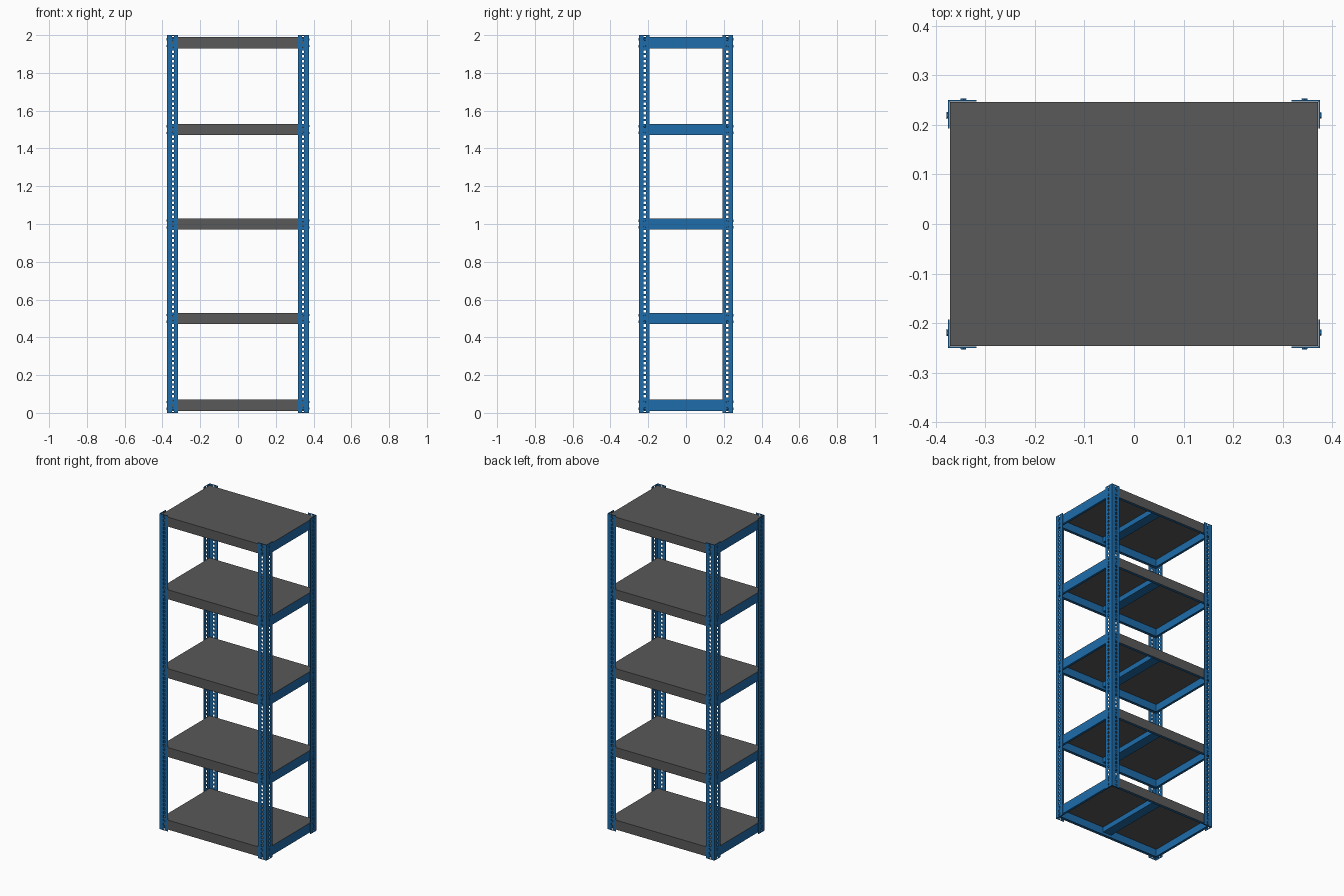
import bpy, bmesh, math
from mathutils import Matrix, Vector

if "Cube" in bpy.data.objects:
    bpy.data.objects.remove(bpy.data.objects["Cube"], do_unlink=True)


def material(name, rgb):
    m = bpy.data.materials.new(name)
    m.use_nodes = True
    m.diffuse_color = (*rgb, 1)
    m.node_tree.nodes["Principled BSDF"].inputs["Base Color"].default_value = (*rgb, 1)
    return m


BLUE = material("blue steel", (0.013, 0.15, 0.4))
GREY = material("grey steel", (0.1, 0.1, 0.1))

HX, HY = 0.372, 0.247      # outer half width and half depth
FLANGE, T = 0.055, 0.003   # post flange width and sheet thickness
PITCH, SLOT = 0.025, 0.014
HEIGHT, DEEP = 2.0, 0.06
CENTRES = [0.04, 0.5, 1.0, 1.5, 1.96]


def finish(name, bm, mat):
    bmesh.ops.recalc_face_normals(bm, faces=bm.faces)
    me = bpy.data.meshes.new(name)
    bm.to_mesh(me)
    bm.free()
    me.materials.append(mat)
    ob = bpy.data.objects.new(name, me)
    bpy.context.collection.objects.link(ob)
    return ob


def add_box(bm, lo, hi):
    lo, hi = Vector(lo), Vector(hi)
    mat = Matrix.Translation((lo + hi) / 2) @ Matrix.Diagonal((*(hi - lo), 1))
    bmesh.ops.create_cube(bm, size=1, matrix=mat)


def post(name, sx, sy):
    """Slotted angle: an L-shaped sheet with a row of slots in each flange."""
    bm = bmesh.new()
    across = [-FLANGE, -0.034, -0.022, 0, 0.022, 0.034, FLANGE]
    levels = [0]
    for i in range(int(HEIGHT / PITCH)):
        mid = (i + 0.5) * PITCH
        levels += [mid - SLOT / 2, mid + SLOT / 2]
    levels.append(HEIGHT)
    grid = [[bm.verts.new((sx * (HX - max(a, 0)), sy * (HY - max(-a, 0)), z))
             for a in across] for z in levels]
    for r in range(len(levels) - 1):
        for c in range(len(across) - 1):
            if r % 2 and c in (1, 4):
                continue
            bm.faces.new((grid[r][c], grid[r][c + 1], grid[r + 1][c + 1], grid[r + 1][c]))
    ob = finish(name, bm, BLUE)
    # Make the sheet normals point outward so thickness grows outward
    out = Vector((sx, sy, 0))
    if ob.data.polygons[0].normal.dot(out) < 0:
        ob.data.flip_normals()
    mod = ob.modifiers.new("sheet", "SOLIDIFY")
    mod.thickness, mod.offset, mod.use_even_offset = T, 1, True


def bolts(name, sx, sy):
    """Hex bolt heads on both flanges at every shelf."""
    bm = bmesh.new()
    for z in CENTRES:
        for dz in (-0.018, 0.018):
            spots = [(sx * (HX - 0.028), sy * (HY + T), Matrix.Rotation(math.pi / 2, 4, "X")),
                     (sx * (HX + T), sy * (HY - 0.028), Matrix.Rotation(math.pi / 2, 4, "Y"))]
            for x, y, turn in spots:
                bmesh.ops.create_cone(bm, cap_ends=True, segments=6, radius1=0.007,
                                      radius2=0.006, depth=0.005,
                                      matrix=Matrix.Translation((x, y, z + dz)) @ turn)
    finish(name, bm, BLUE)


for sx, side in ((1, "left"), (-1, "right")):
    for sy, end in ((-1, "front"), (1, "back")):
        post(f"{end}_{side}_post", sx, sy)
        bolts(f"{end}_{side}_bolts", sx, sy)

for n, zc in enumerate(CENTRES, 1):
    bottom, top = zc - DEEP / 2, zc + DEEP / 2
    x, y = HX - 0.001, HY - 0.001

    # Shelf tray: top sheet with folded front and back skirts
    bm = bmesh.new()
    add_box(bm, (-x, -y, top - T), (x, y, top))
    for s in (-1, 1):
        ys = sorted((s * y, s * (y - T)))
        add_box(bm, (-x, ys[0], bottom), (x, ys[1], top - T))
    finish(f"shelf_{n}", bm, GREY)

    # Side channels and front/back inner rails, each with a bottom lip
    bm = bmesh.new()
    for s in (-1, 1):
        for near, far, z0, z1 in ((0, T, bottom, top - T), (T, 0.014, bottom, bottom + T)):
            xs = sorted((s * (x - near), s * (x - far)))
            add_box(bm, (xs[0], T - y, z0), (xs[1], y - T, z1))
            ys = sorted((s * (y - T - near), s * (y - T - far)))
            add_box(bm, (T - x, ys[0], z0), (x - T, ys[1], z1))
    finish(f"shelf_frame_{n}", bm, BLUE)

    # Central support under the sheet
    bm = bmesh.new()
    add_box(bm, (-0.03, -y + 2 * T, top - 0.035), (0.03, y - 2 * T, top - T))
    finish(f"centre_support_{n}", bm, BLUE)
